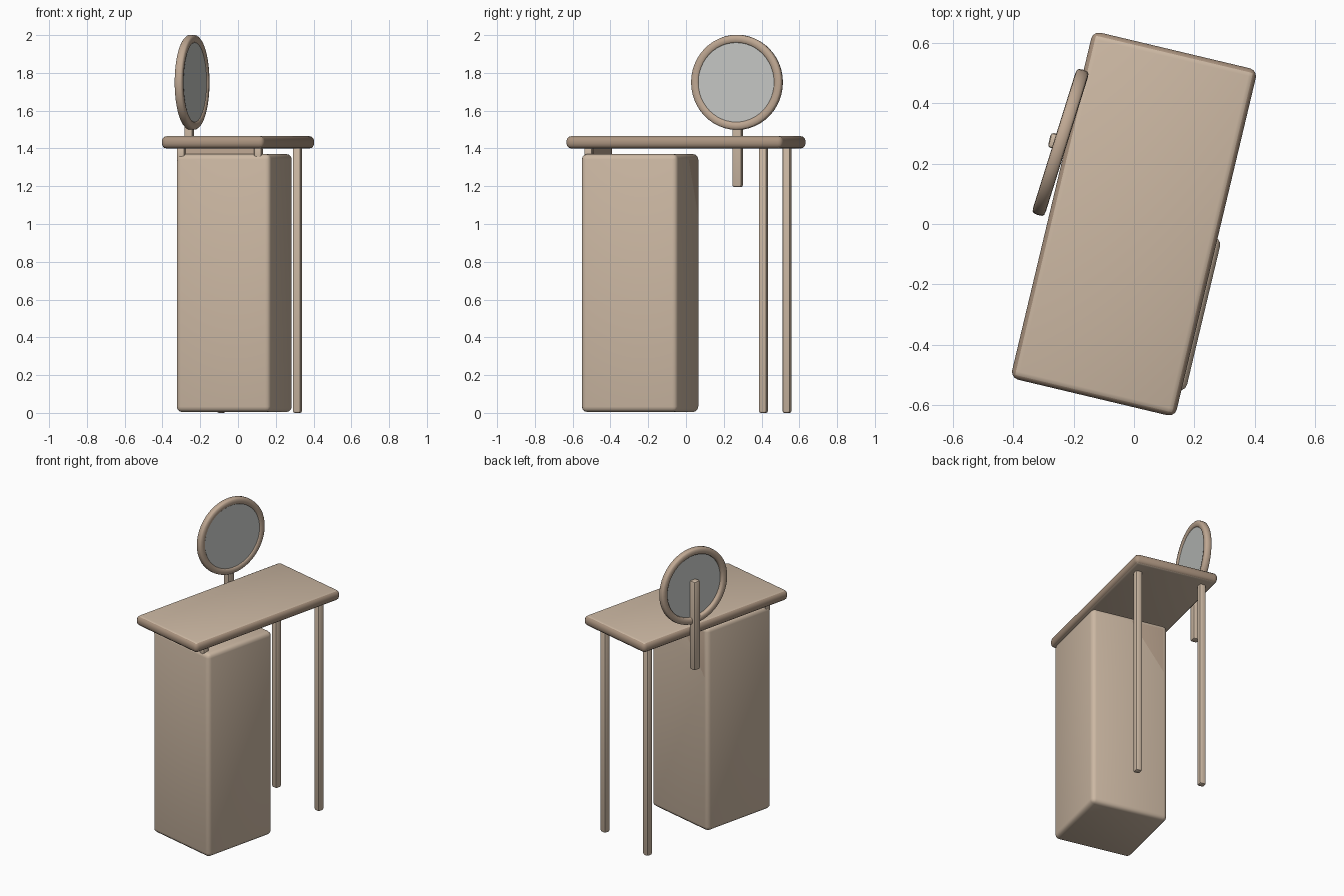
import bpy, bmesh, math
from mathutils import Matrix, Vector

if "Cube" in bpy.data.objects:
    bpy.data.objects.remove(bpy.data.objects["Cube"])

TURN = math.radians(-13.4)      # whole table is turned about z
ROT = Matrix.Rotation(TURN, 4, 'Z')


def material(name, rgb):
    m = bpy.data.materials.new(name)
    m.diffuse_color = (*rgb, 1)
    m.use_nodes = True
    m.node_tree.nodes["Principled BSDF"].inputs["Base Color"].default_value = m.diffuse_color
    return m


tan = material("light_tan_wood", (0.604, 0.479, 0.366))
brown = material("dusky_tan_wood", (0.40, 0.29, 0.21))
mid = material("warm_tan_wood", (0.52, 0.39, 0.29))
silver = material("mirror_grey", (0.55, 0.565, 0.545))


def finish(name, bm, mats, matrix=ROT):
    bmesh.ops.recalc_face_normals(bm, faces=bm.faces[:])
    me = bpy.data.meshes.new(name)
    bm.to_mesh(me)
    bm.free()
    ob = bpy.data.objects.new(name, me)
    bpy.context.collection.objects.link(ob)
    for m in mats:
        me.materials.append(m)
    ob.matrix_world = matrix
    bpy.ops.object.select_all(action='DESELECT')
    ob.select_set(True)
    bpy.context.view_layer.objects.active = ob
    bpy.ops.object.shade_smooth_by_angle(angle=math.radians(40))
    return ob


def rounded_box(lo, hi, r, segs=3):
    lo, hi = Vector(lo), Vector(hi)
    bm = bmesh.new()
    bmesh.ops.create_cube(bm, size=1)
    for v in bm.verts:
        v.co = Vector(a * b for a, b in zip(v.co, hi - lo)) + (lo + hi) / 2
    bmesh.ops.bevel(bm, geom=bm.edges[:], offset=r, segments=segs,
                    profile=0.5, affect='EDGES')
    bm.normal_update()
    return bm


# table top: light faces, dusky rounded edge
bm = rounded_box((-.28, -.59, 1.4), (.28, .59, 1.465), .026)
for f in bm.faces:
    f.material_index = 1 if abs(f.normal.z) < .75 else 0
finish("table_top", bm, [tan, brown])

# cabinet with a dusky triangle in the upper corner of its back face
bm = rounded_box((-.22, -.503, .005), (.294, .021, 1.37), .028)
cut = Vector((.36, 0, .26)).normalized()
back = [f for f in bm.faces if f.normal.y > .99]
geom = back + list({e for f in back for e in f.edges}) + list({v for f in back for v in f.verts})
bmesh.ops.bisect_plane(bm, geom=geom, plane_co=(-.22, 0, 1.0),
                       plane_no=(-.36, 0, .26))
for f in bm.faces:
    c = f.calc_center_median()
    if f.normal.y > .99 and (c.x + .22) * -.36 + (c.z - 1.0) * .26 > 0:
        f.material_index = 1
finish("cabinet", bm, [tan, mid])

# back legs, and short front posts that stand on the cabinet
s = .022
for name, x, y, z0 in (("right_back_leg", .211, .472, 0), ("left_back_leg", -.21, .5, 0),
                       ("right_front_post", .225, -.475, 1.33),
                       ("left_front_post", -.195, -.475, 1.33)):
    finish(name, rounded_box((x - s, y - s, z0), (x + s, y + s, 1.41), .011, 2), [tan])

# rail between cabinet and top
finish("front_rail", rounded_box((-.2, -.475, 1.35), (.23, -.45, 1.41), .004, 1), [mid])

# mirror post behind the glass
finish("mirror_post", rounded_box((-.337, .181, 1.195), (-.291, .231, 1.79), .01, 2), [tan])

# round mirror: frame ring spun about the x axis, glass disc inside
MIRROR = Matrix.Translation((-.243, .27, 1.75)) @ Matrix.Rotation(math.radians(-17.4), 4, 'Z')
bm = bmesh.new()
profile = []
for i in range(12):
    a = math.tau * i / 12
    shape = lambda t: math.copysign(abs(t) ** .6, t)
    profile.append(bm.verts.new((.022 * shape(math.cos(a)), 0, .23 + .022 * shape(math.sin(a)))))
edges = [bm.edges.new((profile[i], profile[i - 1])) for i in range(12)]
bmesh.ops.spin(bm, geom=profile + edges, cent=(0, 0, 0), axis=(1, 0, 0),
               angle=math.tau, steps=48, use_merge=True)
bmesh.ops.remove_doubles(bm, verts=bm.verts[:], dist=1e-4)
finish("mirror_frame", bm, [mid], MIRROR)

bm = bmesh.new()
bmesh.ops.create_cone(bm, cap_ends=True, segments=48, radius1=.222, radius2=.222, depth=.014,
                      matrix=Matrix.Translation((.008, 0, 0)) @ Matrix.Rotation(math.pi / 2, 4, 'Y'))
finish("mirror_glass", bm, [silver], MIRROR)
